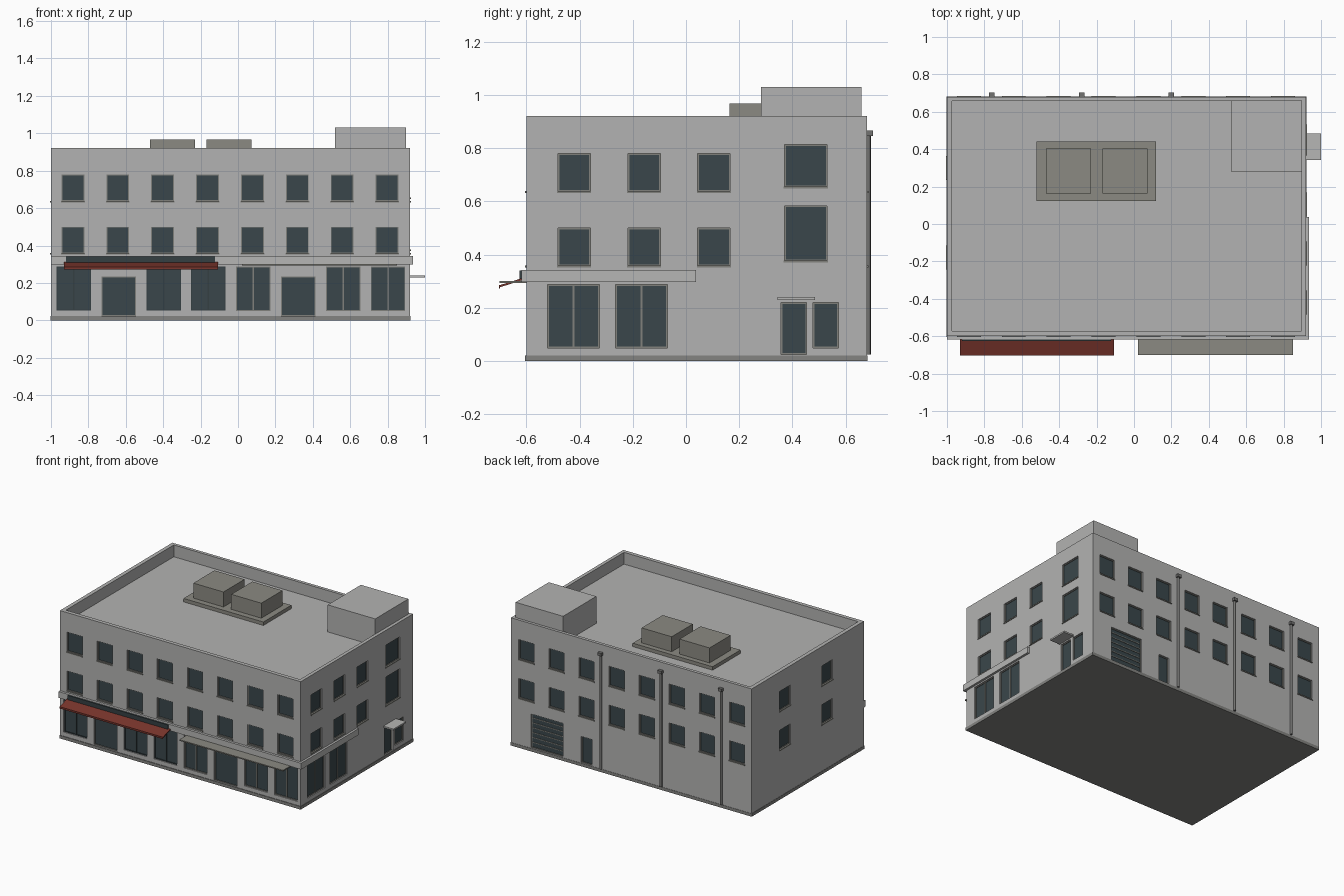
import bpy, bmesh, math
from mathutils import Vector

if "Cube" in bpy.data.objects:
    bpy.data.objects.remove(bpy.data.objects["Cube"])

X0, X1, Y0, Y1, H, ROOF = -1.0, 0.92, -0.60, 0.68, 0.92, 0.835
CX = (X0 + X1) / 2


def material(name, rgb):
    m = bpy.data.materials.new(name)
    m.diffuse_color = (*rgb, 1)
    m.use_nodes = True
    m.node_tree.nodes["Principled BSDF"].inputs["Base Color"].default_value = m.diffuse_color
    return m


WALL = material("wall grey", (0.45, 0.45, 0.445))
TRIM = material("trim grey", (0.47, 0.47, 0.46))
FRAME = material("frame grey", (0.22, 0.22, 0.20))
GLASS = material("dark glass", (0.042, 0.062, 0.07))
PLINTH = material("plinth grey", (0.23, 0.23, 0.22))
METAL = material("warm metal", (0.26, 0.255, 0.225))
RED = material("awning red", (0.19, 0.035, 0.025))
DARK = material("dark sign", (0.035, 0.05, 0.055))
PIPE = material("pipe grey", (0.17, 0.17, 0.165))


def build(name, boxes, mat):
    """One object from a list of boxes (x0, x1, y0, y1, z0, z1)."""
    bm = bmesh.new()
    for x0, x1, y0, y1, z0, z1 in boxes:
        geo = bmesh.ops.create_cube(bm, size=1)["verts"]
        for v in geo:
            v.co = Vector((x0 + (v.co.x + 0.5) * (x1 - x0),
                           y0 + (v.co.y + 0.5) * (y1 - y0),
                           z0 + (v.co.z + 0.5) * (z1 - z0)))
    me = bpy.data.meshes.new(name)
    bm.to_mesh(me)
    bm.free()
    me.materials.append(mat)
    ob = bpy.data.objects.new(name, me)
    bpy.context.collection.objects.link(ob)
    return ob


def on_wall(side, u0, u1, d0, d1, z0, z1):
    """Box on a wall: u runs along it, d is distance outwards."""
    if side == "front":
        return (u0, u1, Y0 - d1, Y0 - d0, z0, z1)
    if side == "back":
        return (u0, u1, Y1 + d0, Y1 + d1, z0, z1)
    if side == "left":
        return (X0 - d1, X0 - d0, u0, u1, z0, z1)
    return (X1 + d0, X1 + d1, u0, u1, z0, z1)


DEPTH = 0.018
cuts, panes, frames, sills, dark_frames = [], [], [], [], []


def opening(side, u0, u1, z0, z1, bars=0, sill=False, rim=0.005, dark=False):
    """Recess with glass, a rim frame, upright bars and an optional sill."""
    cuts.append(on_wall(side, u0, u1, -DEPTH, 0.03, z0, z1))
    panes.append(on_wall(side, u0, u1, -DEPTH - 0.002, -DEPTH + 0.006, z0, z1))
    out = dark_frames if dark else frames
    a, b = -DEPTH, -DEPTH + 0.011
    out.append(on_wall(side, u0, u0 + rim, a, b, z0, z1))
    out.append(on_wall(side, u1 - rim, u1, a, b, z0, z1))
    out.append(on_wall(side, u0 + rim, u1 - rim, a, b, z0, z0 + rim))
    out.append(on_wall(side, u0 + rim, u1 - rim, a, b, z1 - rim, z1))
    for i in range(bars):
        c = u0 + (u1 - u0) * (i + 1) / (bars + 1)
        out.append(on_wall(side, c - 0.004, c + 0.004, a, b, z0 + rim, z1 - rim))
    if sill:
        sills.append(on_wall(side, u0 - 0.003, u1 + 0.003, -DEPTH, 0.005, z0 - 0.006, z0 + 0.002))


# Upper floor windows on all four sides
ROWS = ((0.357, 0.50), (0.637, 0.78))
COLUMNS = {
    "front": [-0.883 + 0.24 * i for i in range(8)],
    "back": [-0.883 + 0.24 * i for i in range(8)],
    "right": [-0.42, -0.157, 0.105],
    "left": [-0.18, 0.30],
}
for side, centres in COLUMNS.items():
    for c in centres:
        for z0, z1 in ROWS:
            opening(side, c - 0.061, c + 0.061, z0, z1, sill=True)

# Street level shopfronts, with doors in the second and sixth bays
for i in range(8):
    u = -0.97 + 0.24 * i
    if i in (1, 5):
        opening("front", u, u + 0.184, 0.024, 0.235)
    elif i < 4:
        opening("front", u, u + 0.184, 0.052, 0.288, bars=1, dark=True)
    else:
        opening("front", u, u + 0.184, 0.05, 0.288, bars=1)
for u in (-0.52, -0.265):
    opening("right", u, u + 0.195, 0.05, 0.288, bars=1)

# Side entrance and stair windows
opening("right", 0.357, 0.453, 0.025, 0.22)
opening("right", 0.477, 0.573, 0.05, 0.22)
opening("right", 0.37, 0.53, 0.376, 0.583, sill=True)
opening("right", 0.37, 0.53, 0.654, 0.813, sill=True)

# Rear service door and shutter
opening("back", 0.275, 0.36, 0.025, 0.215)
opening("back", 0.505, 0.76, 0.025, 0.27)
slats = [on_wall("back", 0.51, 0.755, -DEPTH, -DEPTH + 0.009, z, z + 0.006)
         for z in [0.06 + 0.035 * i for i in range(6)]]

# Building shell: cut the roof well and all the openings
shell = build("building_shell", [(X0, X1, Y0, Y1, 0.01, H)], WALL)
well = (-0.972, 0.895, -0.572, 0.657, ROOF, H + 0.1)
cutter = build("opening_cutter", cuts + [well], WALL)
cutter.hide_render = True
cutter.hide_viewport = True
mod = shell.modifiers.new("openings", "BOOLEAN")
mod.object = cutter
mod.operation = "DIFFERENCE"
mod.solver = "EXACT"
bpy.context.view_layer.objects.active = shell
shell.select_set(True)
bpy.ops.object.modifier_apply(modifier=mod.name)
bpy.data.objects.remove(cutter)

build("window_glass", panes, GLASS)
build("window_frames", frames, FRAME)
build("shopfront_frames", dark_frames, DARK)
build("window_sills", sills, FRAME)
build("shutter_slats", slats, FRAME)

# Plinth around the foot
build("plinth", [(X0 - 0.002, X1 + 0.003, Y0 - 0.004, Y1 + 0.002, 0, 0.022)], PLINTH)

# Fascia band along the front and round the right corner
build("fascia_band", [(X0, X1 + 0.016, Y0 - 0.018, Y0, 0.298, 0.343),
                      (X1, X1 + 0.016, Y0, 0.037, 0.298, 0.343)], TRIM)

# Sign board, sloping awning and flat canopies
build("sign_board", [(-0.92, -0.122, -0.626, -0.616, 0.305, 0.34)], DARK)
awning = build("awning", [(-0.93, -0.107, -0.70, -0.618, 0.277, 0.285)], RED)
for v in awning.data.vertices:
    if v.co.y > -0.65:
        v.co.z += 0.026
build("awning_valance", [(-0.93, -0.107, -0.703, -0.699, 0.272, 0.285)], RED)
build("front_canopy", [(0.022, 0.85, -0.70, -0.60, 0.293, 0.301)], METAL)
build("side_canopy", [(X1, 1.0, 0.343, 0.485, 0.229, 0.24)], TRIM)

# Roof plant and stair head
build("plant_base", [(-0.52, 0.117, 0.122, 0.44, ROOF, 0.86)], METAL)
build("plant_units", [(x, x + 0.24, 0.163, 0.403, 0.86, 0.968) for x in (-0.47, -0.168)], METAL)
build("stair_head", [(0.518, 0.897, 0.282, 0.66, ROOF - 0.01, 1.03)], WALL)

# Rear drainpipes with hoppers
for i in range(3):
    x = -0.76 + 0.48 * i
    bpy.ops.mesh.primitive_cylinder_add(vertices=10, radius=0.009, depth=0.825,
                                        location=(x, Y1 + 0.005, 0.4375))
    pipe = bpy.context.object
    pipe.name = f"drainpipe_{i + 1}"
    pipe.data.materials.append(PIPE)
    bpy.ops.object.shade_smooth_by_angle(angle=math.radians(50))
build("pipe_hoppers", [(x - 0.015, x + 0.015, Y1, Y1 + 0.022, 0.845, 0.866)
                       for x in (-0.76, -0.28, 0.20)], PIPE)
